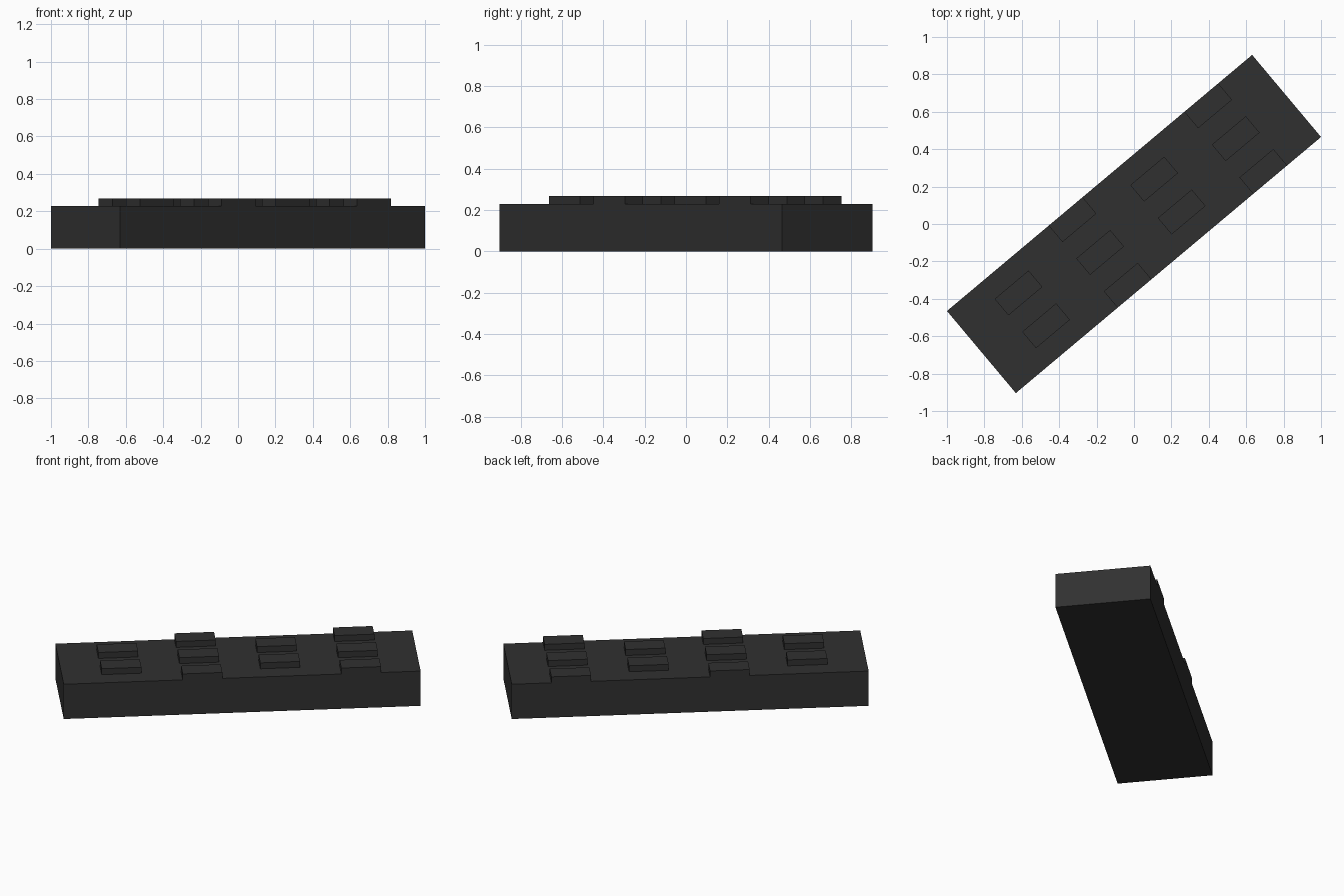
import bpy, bmesh, math
from mathutils import Matrix

if "Cube" in bpy.data.objects:
    bpy.data.objects.remove(bpy.data.objects["Cube"])

LENGTH, WIDTH = 2.13, 0.573
BASE_H, STUD_H = 0.228, 0.039
COLS, ROWS = 9, 5

bm = bmesh.new()

# top deck as a 9 x 5 cell grid
bmesh.ops.create_grid(bm, x_segments=COLS, y_segments=ROWS, size=0.5,
                      matrix=Matrix.Translation((0, 0, BASE_H)))
bmesh.ops.scale(bm, vec=(LENGTH, WIDTH, 1), verts=bm.verts)


def is_stud(face):
    c = face.calc_center_median()
    col = int((c.x / LENGTH + 0.5) * COLS)
    row = int((c.y / WIDTH + 0.5) * ROWS)
    # alternating rows of two and three studs
    return (col, row % 2) in {(1, 1), (3, 0), (5, 1), (7, 0)}


# raised studs, the outer ones flush with the block's sides
studs = bmesh.ops.extrude_discrete_faces(bm, faces=[f for f in bm.faces if is_stud(f)])
for face in studs["faces"]:
    bmesh.ops.translate(bm, vec=(0, 0, STUD_H), verts=face.verts)

# side walls and underside
rim = [e for e in bm.edges if e.is_boundary]
walls = bmesh.ops.extrude_edge_only(bm, edges=rim)["geom"]
for v in walls:
    if isinstance(v, bmesh.types.BMVert):
        v.co.z = 0
bmesh.ops.holes_fill(bm, edges=[e for e in bm.edges if e.is_boundary], sides=0)

# merge coplanar cells into clean flat faces
bmesh.ops.recalc_face_normals(bm, faces=bm.faces)
bmesh.ops.dissolve_limit(bm, angle_limit=math.radians(1),
                         verts=bm.verts, edges=bm.edges)
bmesh.ops.rotate(bm, cent=(0, 0, 0), verts=bm.verts,
                 matrix=Matrix.Rotation(math.radians(40), 3, 'Z'))

mesh = bpy.data.meshes.new("studded_block")
bm.to_mesh(mesh)
bm.free()
block = bpy.data.objects.new("studded_block", mesh)
bpy.context.collection.objects.link(block)

# dark rubber colour
rubber = bpy.data.materials.new("dark_rubber")
rubber.diffuse_color = (0.03, 0.03, 0.03, 1)
rubber.use_nodes = True
rubber.node_tree.nodes["Principled BSDF"].inputs["Base Color"].default_value = rubber.diffuse_color
mesh.materials.append(rubber)
